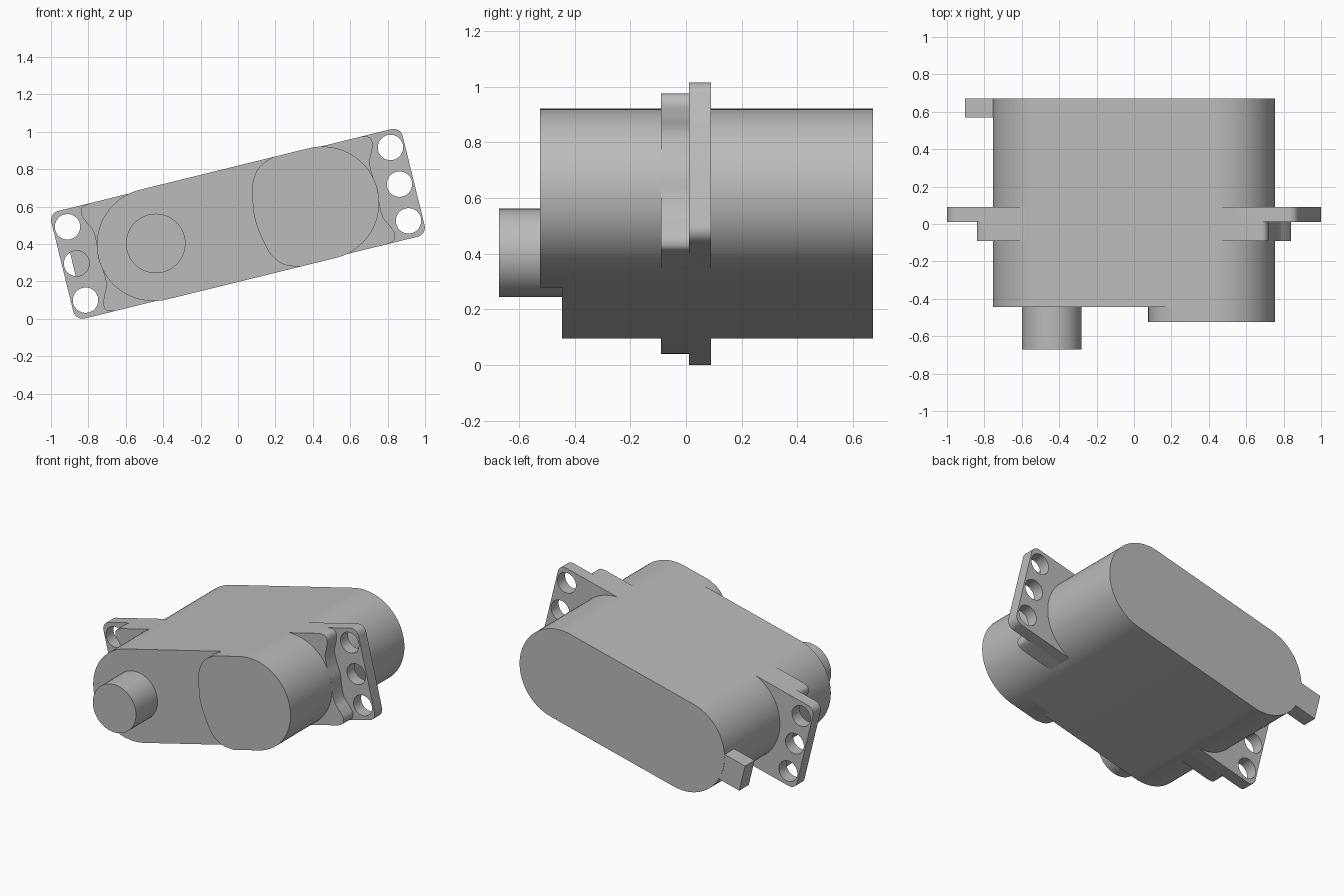
import bpy, bmesh
from math import sin, cos, pi, radians
from mathutils import Vector
from mathutils.geometry import interpolate_bezier

cube = bpy.data.objects.get("Cube")
if cube:
    bpy.data.objects.remove(cube, do_unlink=True)

TILT = radians(13.8)
CENTRE_Z = 0.508
HALF = 0.302      # half height of the case
END = 0.466       # centre of the case's round ends

grey = bpy.data.materials.new("light grey plastic")
grey.use_nodes = True
grey.diffuse_color = (0.5, 0.5, 0.5, 1)
grey.node_tree.nodes["Principled BSDF"].inputs["Base Color"].default_value = (0.5, 0.5, 0.5, 1)


def arc(u, v, r, start, end, steps=24):
    """Points of an arc, angles in degrees."""
    angles = [radians(start + (end - start) * i / steps) for i in range(steps + 1)]
    return [(u + r * cos(a), v + r * sin(a)) for a in angles]


def circle(u, v, r, steps=48):
    return arc(u, v, r, 0, 360, steps)[:-1]


def rounded_box(u, v, r):
    return (arc(u - r, v - r, r, 0, 90, 8) + arc(r - u, v - r, r, 90, 180, 8)
            + arc(r - u, r - v, r, 180, 270, 8) + arc(u - r, r - v, r, 270, 360, 8))


def smooth_path(points, steps=8):
    """Smooth curve through the given points."""
    p = [Vector(q) for q in points]
    p = [p[0]] + p + [p[-1]]
    out = []
    for a, b, c, d in zip(p, p[1:], p[2:], p[3:]):
        out += interpolate_bezier(b, b + (c - a) / 6, c - (d - b) / 6, c, steps)[:-1]
    return [tuple(q) for q in out] + [tuple(p[-1])]


def extrude_part(name, outlines, front, back):
    """Extrude closed outlines from y = front to y = back."""
    bm = bmesh.new()
    for outline in outlines:
        rings = [[bm.verts.new((u, y, v)) for u, v in outline] for y in (front, back)]
        bm.faces.new(rings[0])
        bm.faces.new(rings[1][::-1])
        n = len(outline)
        for i in range(n):
            j = (i + 1) % n
            bm.faces.new((rings[0][j], rings[0][i], rings[1][i], rings[1][j]))
    bmesh.ops.recalc_face_normals(bm, faces=bm.faces)
    mesh = bpy.data.meshes.new(name)
    bm.to_mesh(mesh)
    bm.free()
    mesh.materials.append(grey)
    obj = bpy.data.objects.new(name, mesh)
    bpy.context.collection.objects.link(obj)
    obj.location.z = CENTRE_Z
    obj.rotation_euler.y = -TILT
    return obj


# Case with round ends
case = extrude_part("case", [arc(END, 0, HALF, -90, 90, 40) + arc(-END, 0, HALF, 90, 270, 40)],
                    -0.445, 0.672)

# Raised gear cover: round outer end, bowed inner edge
bow = smooth_path([(0.27, HALF), (0.19, 0.272), (0.133, 0.204), (0.105, 0.1), (0.094, 0),
                   (0.105, -0.1), (0.133, -0.204), (0.19, -0.272), (0.27, -HALF)])
cover = extrude_part("gear_cover", [arc(END, 0, HALF, -90, 90, 40) + bow], -0.525, -0.4)

# Output shaft
shaft = extrude_part("output_shaft", [circle(-0.452, 0.003, 0.159)], -0.672, -0.4)

# Mounting flange with three holes at each end
flange = extrude_part("mounting_flange", [rounded_box(0.967, 0.296, 0.05)], 0.01, 0.09)
cutter = extrude_part("hole_cutter", [circle(side * 0.889, v, 0.068, 32)
                                      for side in (-1, 1) for v in (-0.202, 0, 0.202)], -0.05, 0.15)
cutter.hide_render = True
holes = flange.modifiers.new("holes", "BOOLEAN")
holes.operation = "DIFFERENCE"
holes.solver = "EXACT"
holes.object = cutter
bpy.context.view_layer.objects.active = flange
bpy.ops.object.modifier_apply(modifier=holes.name)
bpy.data.objects.remove(cutter, do_unlink=True)

# Flange support with wavy ends
wave = smooth_path([(0.75, -0.296), (0.79, -0.284), (0.802, -0.25), (0.787, -0.205),
                    (0.762, -0.15), (0.76, -0.08), (0.769, 0), (0.76, 0.08), (0.762, 0.15),
                    (0.787, 0.205), (0.802, 0.25), (0.79, 0.284), (0.75, 0.296)])
support = extrude_part("flange_support", [wave + [(-u, -v) for u, v in wave]], -0.09, 0.01)

# Cable outlet at the rear
outlet = extrude_part("cable_outlet", [[(-0.909, -0.09), (-0.7, -0.09), (-0.7, 0.09), (-0.909, 0.09)]],
                      0.57, 0.67)

# Smooth the round walls and keep the rims sharp
bpy.ops.object.select_all(action="DESELECT")
for obj in (case, cover, shaft, flange, support, outlet):
    obj.select_set(True)
bpy.context.view_layer.objects.active = case
bpy.ops.object.shade_smooth_by_angle(angle=radians(30))
